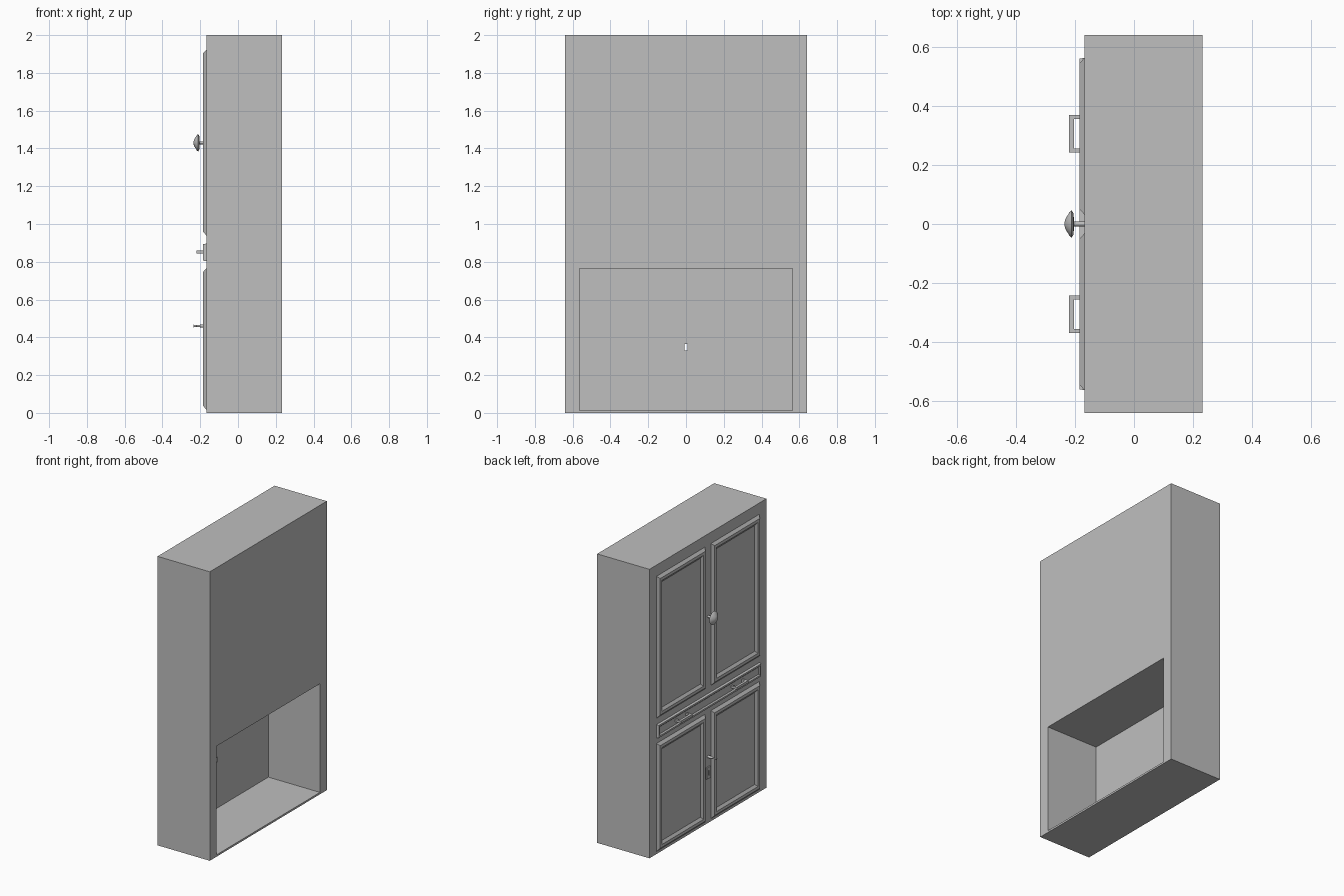
import bpy, bmesh, math
from mathutils import Matrix, Vector

cube = bpy.data.objects.get("Cube")
if cube:
    bpy.data.objects.remove(cube, do_unlink=True)

grey = bpy.data.materials.new("plain grey")
grey.use_nodes = True
grey.diffuse_color = (0.52, 0.52, 0.52, 1)
grey.node_tree.nodes["Principled BSDF"].inputs["Base Color"].default_value = grey.diffuse_color

FACE = -0.168   # plane of the cabinet's door side
BACK = 0.232
SIDE = 0.64


def finish(name, bm):
    bmesh.ops.recalc_face_normals(bm, faces=bm.faces)
    mesh = bpy.data.meshes.new(name)
    bm.to_mesh(mesh)
    bm.free()
    obj = bpy.data.objects.new(name, mesh)
    obj.data.materials.append(grey)
    bpy.context.collection.objects.link(obj)
    return obj


def add_box(bm, lo, hi):
    lo, hi = Vector(lo), Vector(hi)
    matrix = Matrix.Translation((lo + hi) / 2) @ Matrix.Diagonal((*(hi - lo), 1))
    bmesh.ops.create_cube(bm, size=1, matrix=matrix)


def box(name, lo, hi):
    bm = bmesh.new()
    add_box(bm, lo, hi)
    return finish(name, bm)


def cut(obj, cutter):
    mod = obj.modifiers.new("cut", 'BOOLEAN')
    mod.operation = 'DIFFERENCE'
    mod.solver = 'EXACT'
    mod.object = cutter
    bpy.context.view_layer.objects.active = obj
    bpy.ops.object.modifier_apply(modifier=mod.name)


def framed_panel(name, y, z, profile):
    """Moulded panel: nested rectangles given as (inset, height) steps."""
    bm = bmesh.new()
    rings = []
    for inset, height in profile:
        y0, y1, z0, z1 = y[0] + inset, y[1] - inset, z[0] + inset, z[1] - inset
        corners = ((y0, z0), (y1, z0), (y1, z1), (y0, z1))
        rings.append([bm.verts.new((FACE - height, a, b)) for a, b in corners])
    for a, b in zip(rings, rings[1:]):
        for i in range(4):
            j = (i + 1) % 4
            bm.faces.new((a[i], a[j], b[j], b[i]))
    bm.faces.new(rings[-1])
    bm.faces.new(rings[0][::-1])
    return finish(name, bm)


def turned(name, y, z, profile, sides=24):
    """Turned part along x from (x, radius) points."""
    bm = bmesh.new()
    rings = []
    for x, r in profile:
        angles = [2 * math.pi * i / sides for i in range(sides)]
        rings.append([bm.verts.new((x, y + r * math.cos(a), z + r * math.sin(a))) for a in angles])
    for a, b in zip(rings, rings[1:]):
        for i in range(sides):
            j = (i + 1) % sides
            bm.faces.new((a[i], a[j], b[j], b[i]))
    bm.faces.new(rings[0])
    bm.faces.new(rings[-1])
    obj = finish(name, bm)
    bpy.ops.object.select_all(action='DESELECT')
    obj.select_set(True)
    bpy.context.view_layer.objects.active = obj
    bpy.ops.object.shade_smooth_by_angle(angle=math.radians(35))
    return obj


# Carcass with the open lower compartment, and the lock plate
carcass = box("carcass", (FACE, -SIDE, 0), (BACK, SIDE, 2))
lock_plate = box("lock_plate", (FACE - 0.008, -0.022, 0.31), (FACE, 0.022, 0.39))
opening = box("opening_cutter", (FACE + 0.005, -0.565, 0.013), (BACK + 0.1, 0.565, 0.765))
keyhole = box("keyhole_cutter", (FACE - 0.05, -0.007, 0.33), (FACE + 0.05, 0.007, 0.365))
cut(carcass, opening)
cut(carcass, keyhole)
cut(lock_plate, keyhole)
for cutter in (opening, keyhole):
    bpy.data.objects.remove(cutter, do_unlink=True)

# Doors: raised frame with bevels inside and out
moulding = ((0, 0), (0.018, 0.016), (0.038, 0.016), (0.056, 0.003))
for side, sign in (("left", -1), ("right", 1)):
    span = sorted((sign * 0.032, sign * 0.563))
    framed_panel(f"upper_door_{side}", span, (0.94, 1.922), moulding)
    framed_panel(f"lower_door_{side}", span, (0.018, 0.765), moulding)

# Drawer and its two bar handles
framed_panel("drawer_front", (-0.563, 0.563), (0.803, 0.896),
             ((0, 0), (0.003, 0.016), (0.014, 0.016), (0.022, 0.008)))
for side, sign in (("left", -1), ("right", 1)):
    bm = bmesh.new()
    mid = sign * 0.306
    add_box(bm, (-0.22, mid - 0.064, 0.843), (-0.203, mid + 0.064, 0.86))
    for end in (-1, 1):
        leg = mid + end * 0.057
        add_box(bm, (-0.205, leg - 0.007, 0.844), (FACE - 0.005, leg + 0.007, 0.859))
    finish(f"drawer_handle_{side}", bm)

# Upper round knob and lower slim pull
turned("upper_knob", 0, 1.43, ((FACE, 0.008), (-0.203, 0.008), (-0.205, 0.036), (-0.211, 0.046),
                               (-0.217, 0.042), (-0.232, 0.018), (-0.235, 0.008)))
turned("lower_pull", 0, 0.46, ((FACE, 0.009), (-0.19, 0.009), (-0.196, 0.007),
                               (-0.22, 0.005), (-0.235, 0.007)), 16)
